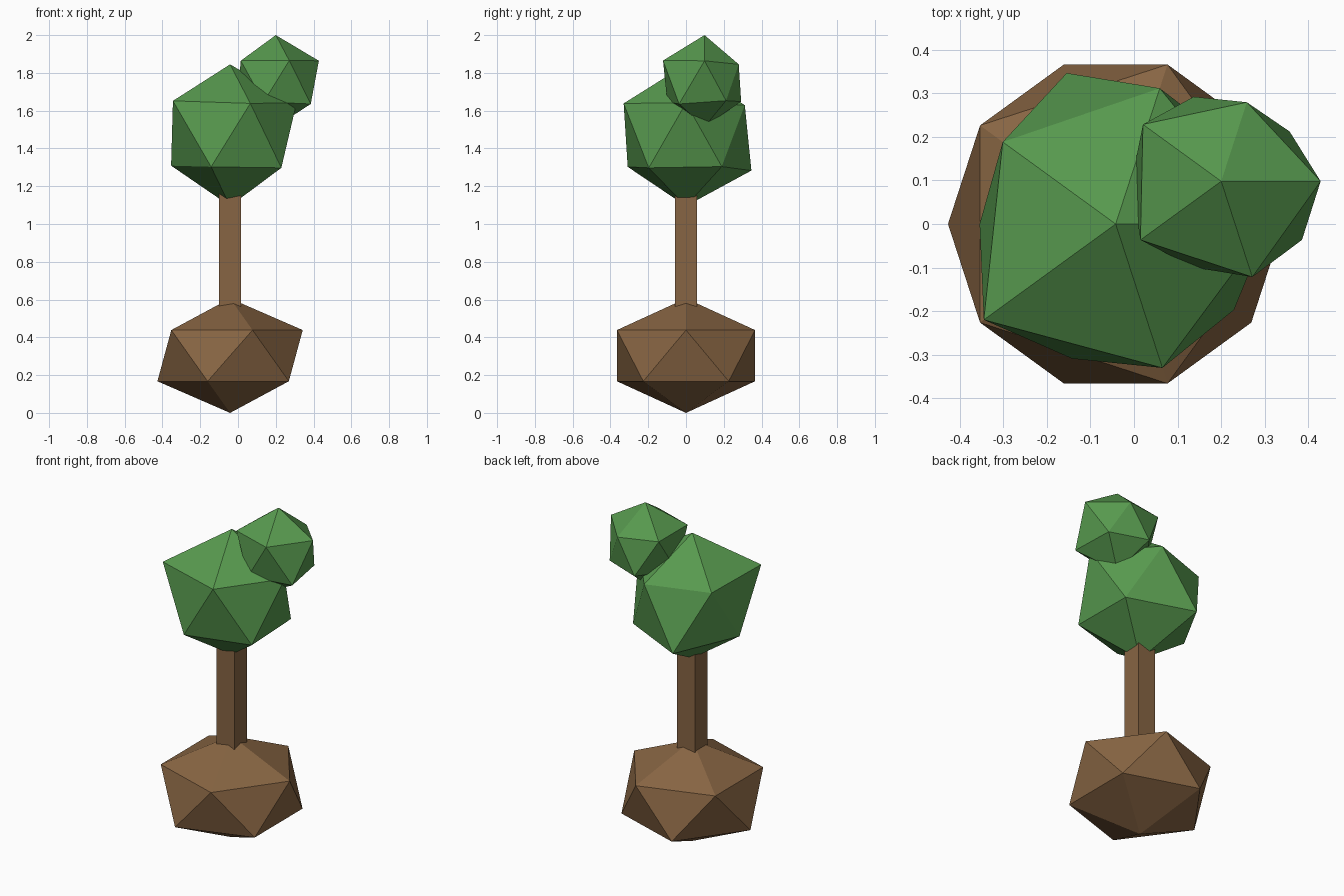
import bpy
import bmesh
from math import atan2, pi

cube = bpy.data.objects.get("Cube")
if cube:
    bpy.data.objects.remove(cube, do_unlink=True)


def make_material(name, colour):
    mat = bpy.data.materials.new(name)
    mat.use_nodes = True
    mat.diffuse_color = colour
    mat.node_tree.nodes["Principled BSDF"].inputs["Base Color"].default_value = colour
    return mat


brown = make_material("bark brown", (0.245, 0.13, 0.056, 1))
green = make_material("leaf green", (0.096, 0.32, 0.077, 1))


def add_part(name, bm, location, mat):
    mesh = bpy.data.meshes.new(name)
    bm.to_mesh(mesh)
    bm.free()
    mesh.materials.append(mat)
    obj = bpy.data.objects.new(name, mesh)
    obj.location = location
    bpy.context.collection.objects.link(obj)
    return obj


def blob(name, location, mat, top, upper, lower, bottom):
    """Icosahedron with a radius for each corner; rings run counter-clockwise
    from +x (the lower ring starts 36 degrees round)."""
    bm = bmesh.new()
    bmesh.ops.create_icosphere(bm, subdivisions=1, radius=1)
    for v in bm.verts:
        angle = atan2(v.co.y, v.co.x) % (2 * pi)
        step = angle / (2 * pi / 5)
        if v.co.z > 0.9:
            radius = top
        elif v.co.z < -0.9:
            radius = bottom
        elif v.co.z > 0:
            radius = upper[round(step) % 5]
        else:
            radius = lower[round(step - 0.5) % 5]
        v.co = v.co.normalized() * radius
    return add_part(name, bm, location, mat)


TRUNK_X = -0.042

# Root ball: a squashed regular icosahedron
root = blob("root_ball", (TRUNK_X, 0, 0.303), brown, 0.43, [0.43] * 5, [0.43] * 5, 0.43)
root.scale.z = 0.303 / 0.43

# Square trunk, sunk into the root ball and the crown
bm = bmesh.new()
bmesh.ops.create_cube(bm, size=1)
bmesh.ops.scale(bm, vec=(0.118, 0.118, 0.8), verts=bm.verts)
add_part("trunk", bm, (TRUNK_X, 0, 0.85), brown)

# Main crown, slightly irregular
blob("main_crown", (TRUNK_X, 0, 1.465), green, 0.38,
     [0.394, 0.366, 0.358, 0.418, 0.388],
     [0.36, 0.407, 0.349, 0.363, 0.375], 0.37)

# Small crown, high at the back left
blob("small_crown", (0.2, 0.098, 1.75), green, 0.25,
     [0.255, 0.213, 0.248, 0.256, 0.258],
     [0.217, 0.228, 0.23, 0.232, 0.256], 0.235)
